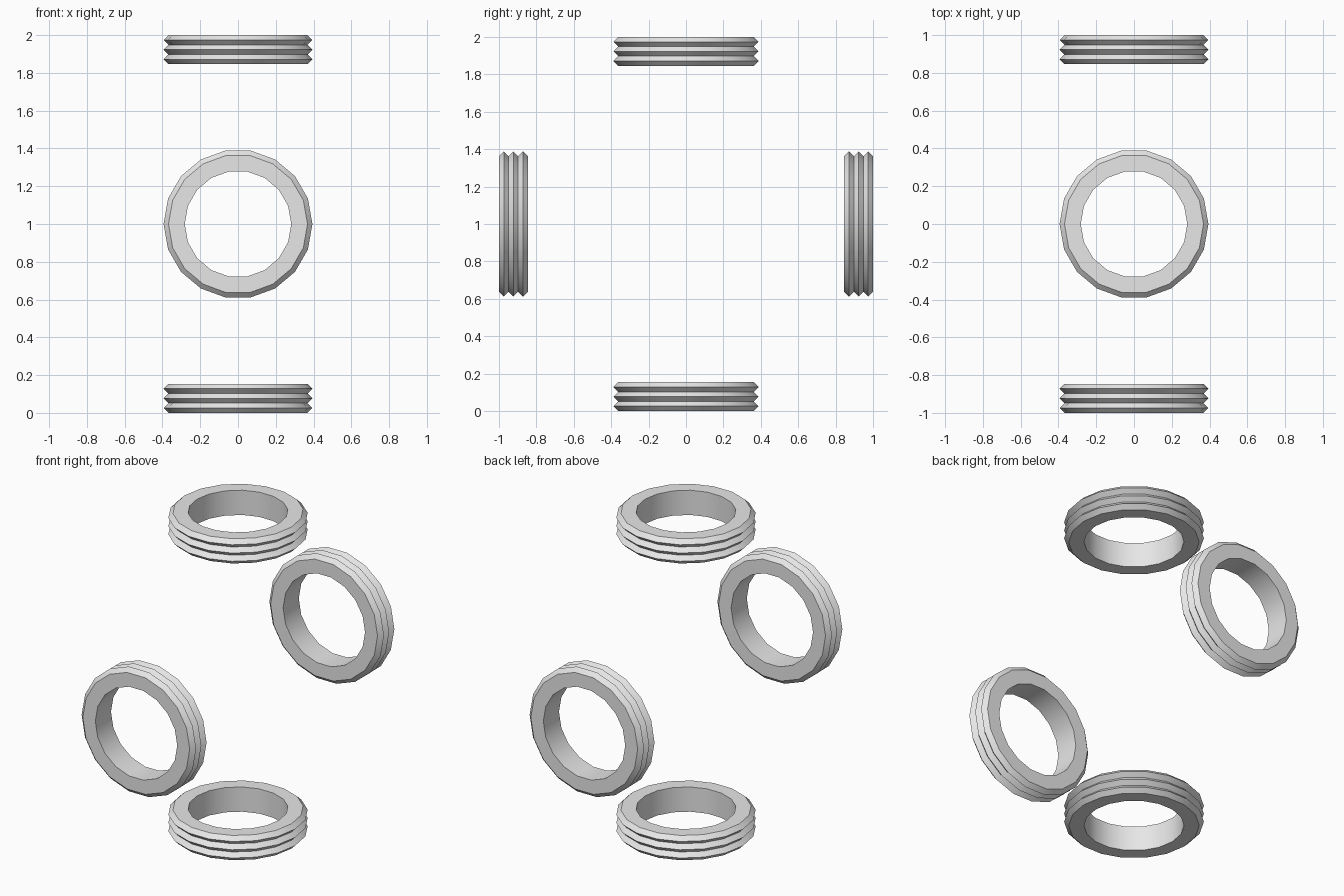
import bpy, bmesh
from math import pi, cos, sin
from mathutils import Matrix

SIDES = 18
INNER, VALLEY, PEAK = 0.282, 0.368, 0.394
HEIGHT = 0.154
RIDGES = 3

cube = bpy.data.objects.get("Cube")
if cube:
    bpy.data.objects.remove(cube, do_unlink=True)

grey = bpy.data.materials.new("light grey")
grey.use_nodes = True
grey.diffuse_color = (0.8, 0.8, 0.8, 1)
grey.node_tree.nodes["Principled BSDF"].inputs["Base Color"].default_value = (0.8, 0.8, 0.8, 1)


def ring_profile():
    """Closed section: straight bore, flat ends and a zigzag outer wall."""
    half = HEIGHT / 2
    steps = 2 * RIDGES
    outer = [(PEAK if i % 2 else VALLEY, -half + HEIGHT * i / steps) for i in range(steps + 1)]
    return [(INNER, -half)] + outer + [(INNER, half)]


def make_ring(name, location, turn):
    bm = bmesh.new()
    loops = []
    for s in range(SIDES):
        a = 2 * pi * s / SIDES
        loops.append([bm.verts.new((r * cos(a), r * sin(a), z)) for r, z in ring_profile()])
    for s in range(SIDES):
        here, there = loops[s], loops[(s + 1) % SIDES]
        for i in range(len(here)):
            j = (i + 1) % len(here)
            bm.faces.new((here[i], there[i], there[j], here[j]))
    bmesh.ops.recalc_face_normals(bm, faces=bm.faces)
    bm.transform(Matrix.Rotation(turn, 4, "X"))
    mesh = bpy.data.meshes.new(name)
    bm.to_mesh(mesh)
    bm.free()
    mesh.materials.append(grey)
    ring = bpy.data.objects.new(name, mesh)
    ring.location = location
    bpy.context.collection.objects.link(ring)
    return ring


# Four ridged rings facing outward around a common centre
reach = 1 - HEIGHT / 2
rings = [
    make_ring("top_ring", (0, 0, 1 + reach), 0),
    make_ring("bottom_ring", (0, 0, 1 - reach), 0),
    make_ring("front_ring", (0, -reach, 1), pi / 2),
    make_ring("back_ring", (0, reach, 1), pi / 2),
]

# Smooth around each ring, crisp along the ridges
bpy.ops.object.select_all(action="DESELECT")
for ring in rings:
    ring.select_set(True)
bpy.context.view_layer.objects.active = rings[0]
bpy.ops.object.shade_smooth_by_angle(angle=pi / 6)
